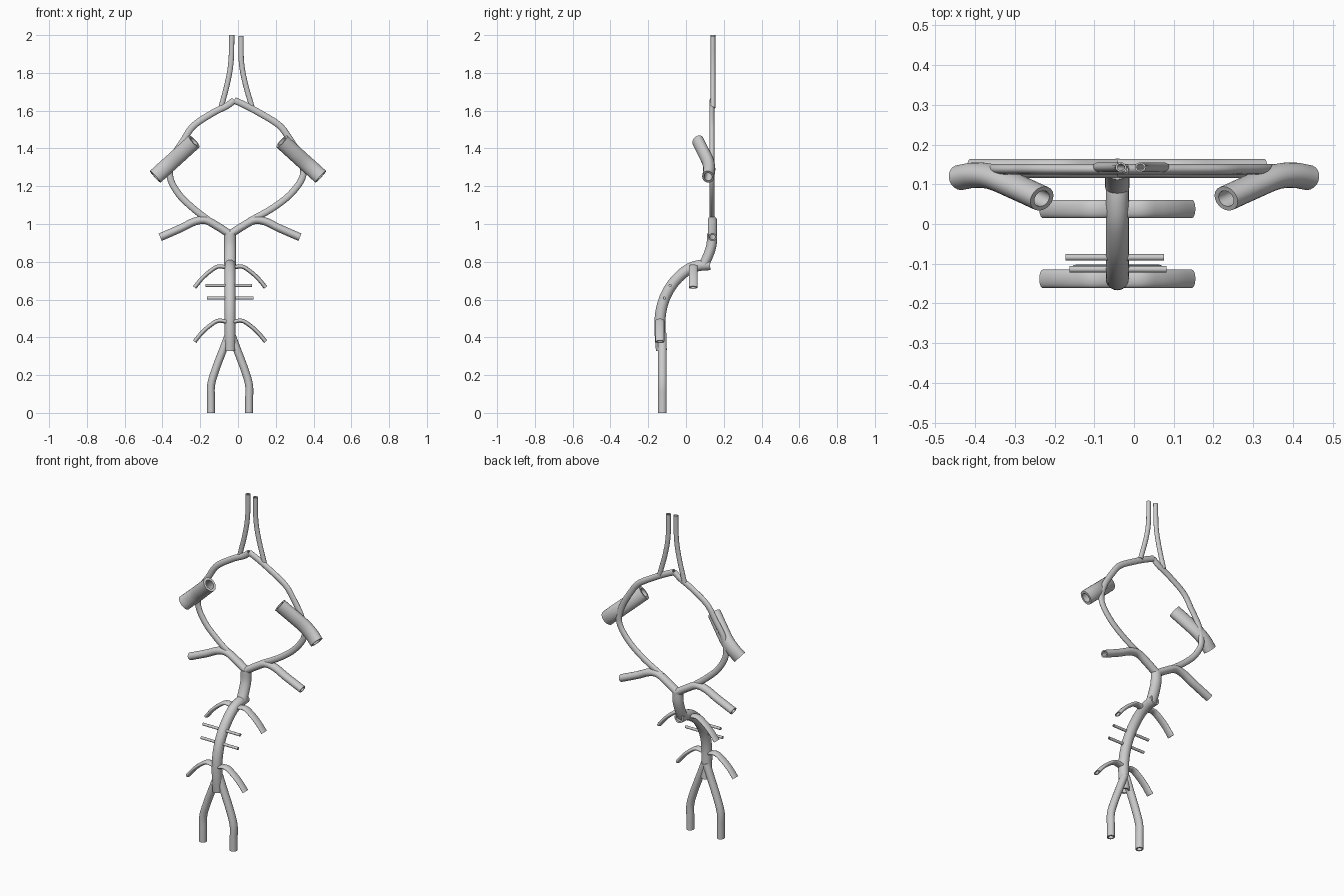
import bpy, bmesh, math
from mathutils import Vector

if "Cube" in bpy.data.objects:
    bpy.data.objects.remove(bpy.data.objects["Cube"])


def smooth_path(pts, steps):
    """Catmull-Rom samples through the control points."""
    p = [Vector(q) for q in pts]
    if len(p) == 2:
        return p
    p = [2 * p[0] - p[1]] + p + [2 * p[-1] - p[-2]]
    out = []
    for i in range(1, len(p) - 2):
        a, b, c, d = p[i - 1:i + 3]
        for k in range(steps):
            t = k / steps
            out.append(0.5 * (2 * b + (c - a) * t + (2 * a - 5 * b + 4 * c - d) * t ** 2
                              + (3 * b - a - 3 * c + d) * t ** 3))
    return out + [p[-2]]


def tube(name, pts, r_ref, r_other, ref=(0, 1, 0), wall=0.65, sides=20, steps=6):
    """Hollow elliptical tube: r_ref is the radius along ref, r_other across it."""
    path = smooth_path(pts, steps)
    bm = bmesh.new()
    shells = []
    for s in (1, wall):
        rings = []
        for i, c in enumerate(path):
            t = (path[min(i + 1, len(path) - 1)] - path[max(i - 1, 0)]).normalized()
            u = Vector(ref)
            u = (u - t * u.dot(t)).normalized()
            v = t.cross(u)
            rings.append([bm.verts.new(c + s * (u * r_ref * math.cos(a) + v * r_other * math.sin(a)))
                          for a in (2 * math.pi * k / sides for k in range(sides))])
        shells.append(rings)
    outer, inner = shells
    loops = outer + inner[::-1] + [outer[0]]
    for a, b in zip(loops, loops[1:]):
        for k in range(sides):
            j = (k + 1) % sides
            bm.faces.new((a[k], a[j], b[j], b[k]))
    bmesh.ops.recalc_face_normals(bm, faces=bm.faces)
    me = bpy.data.meshes.new(name)
    bm.to_mesh(me)
    bm.free()
    ob = bpy.data.objects.new(name, me)
    bpy.context.collection.objects.link(ob)
    bpy.context.view_layer.objects.active = ob
    ob.select_set(True)
    bpy.ops.object.shade_smooth_by_angle(angle=math.radians(40))
    ob.select_set(False)


def flat(y, xz):
    return [(x, y, z) for x, z in xz]


CX = -0.042  # centre line of the lower trunk

# Central trunk: curved lower part and short upper part
tube("trunk_lower", [(CX, y, z) for y, z in
     ((-0.13, 0.33), (-0.137, 0.42), (-0.135, 0.52), (-0.112, 0.61), (-0.065, 0.69),
      (0, 0.752), (0.06, 0.778), (0.127, 0.785))], 0.029, 0.029, ref=(1, 0, 0))
tube("trunk_upper", [(CX, y, z) for y, z in
     ((0.095, 0.785), (0.118, 0.835), (0.135, 0.89), (0.138, 0.95))], 0.031, 0.027, ref=(1, 0, 0))

# Paired branches mirrored about the trunk
for side, s in (("left", -1), ("right", 1)):
    def branch(y, xz):
        return flat(y, [(CX + s * x, z) for x, z in xz])
    tube("leg_" + side, branch(-0.125, ((0.101, 0), (0.101, 0.07), (0.1, 0.15), (0.075, 0.235),
         (0.035, 0.34), (0.005, 0.42))), 0.023, 0.021)
    tube("rear_arm_" + side, branch(0.14, ((0, 0.945), (0.07, 0.99), (0.13, 1.02), (0.19, 1.012),
         (0.26, 0.978), (0.37, 0.93))), 0.024, 0.021)
    for level, y, z in (("upper", 0.038, 0.77), ("lower", -0.138, 0.483)):
        tube(f"{level}_side_branch_{side}", branch(y, ((0, z - 0.005), (0.06, z + 0.005),
             (0.105, z - 0.02), (0.15, z - 0.06), (0.188, z - 0.106))), 0.023, 0.011)

# Thin straight cross branches
tube("thin_branch_upper", flat(-0.084, ((-0.172, 0.675), (0.075, 0.675))), 0.008, 0.008)
tube("thin_branch_lower", flat(-0.114, ((-0.163, 0.608), (0.082, 0.608))), 0.008, 0.008)

# Large bent side tubes
for side, s in (("left", -1), ("right", 1)):
    tube("large_tube_" + side, [(s * x, y, z) for x, y, z in
         ((0.438, 0.117, 1.25), (0.40, 0.123, 1.285), (0.355, 0.118, 1.325),
          (0.30, 0.095, 1.375), (0.232, 0.064, 1.437))], 0.032, 0.042)

# Ring connecting the trunk arms to the top
tube("ring_left", flat(0.138, ((-0.15, 1.015), (-0.24, 1.085), (-0.315, 1.16), (-0.36, 1.25),
     (-0.345, 1.35), (-0.29, 1.44), (-0.235, 1.52), (-0.13, 1.59), (-0.06, 1.625), (-0.02, 1.655))),
     0.013, 0.0175)
tube("ring_right", flat(0.138, ((0.06, 1.015), (0.185, 1.085), (0.285, 1.165), (0.345, 1.26),
     (0.325, 1.36), (0.27, 1.455), (0.215, 1.525), (0.11, 1.59), (0.035, 1.63), (-0.02, 1.655))),
     0.013, 0.0175)

# Twin upright tubes at the top
tube("top_tube_left", flat(0.143, ((-0.09, 1.615), (-0.055, 1.75), (-0.037, 1.86), (-0.033, 2.0))),
     0.012, 0.014)
tube("top_tube_right", flat(0.143, ((0.075, 1.615), (0.037, 1.75), (0.018, 1.86), (0.016, 1.995))),
     0.012, 0.014)
